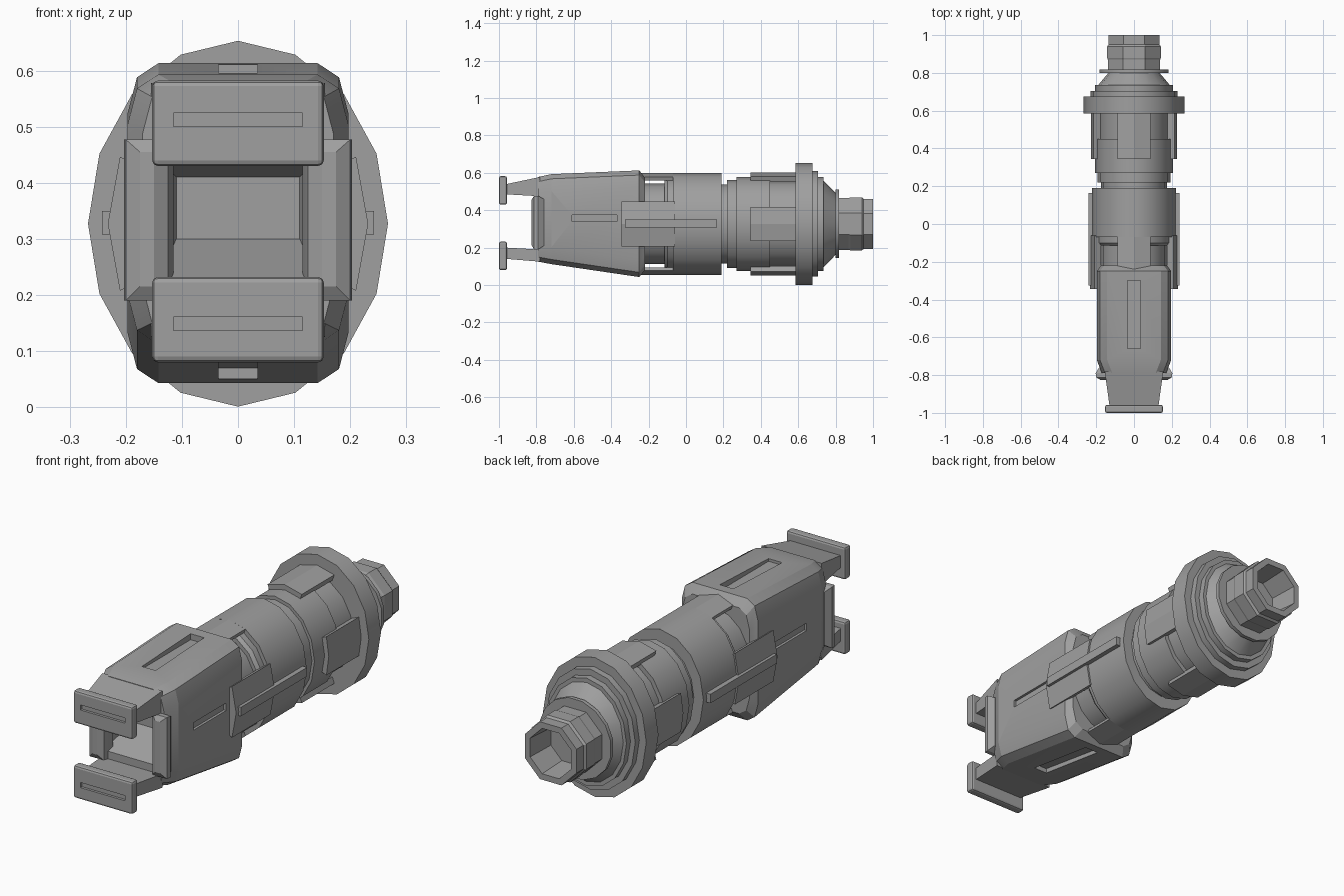
import bpy, bmesh
from math import sin, cos, radians

ZC, SQUASH = 0.327, 0.82

old = bpy.data.objects.get("Cube")
if old:
    bpy.data.objects.remove(old, do_unlink=True)

GREY = (0.35, 0.35, 0.35, 1)
mat = bpy.data.materials.new("mid grey")
mat.use_nodes = True
mat.diffuse_color = GREY
mat.node_tree.nodes["Principled BSDF"].inputs["Base Color"].default_value = GREY


def loft(name, rings, smooth=None):
    """Skin a list of (y, [(x, z), ...]) rings and cap both ends."""
    bm = bmesh.new()
    loops = [[bm.verts.new((x, y, z)) for x, z in pts] for y, pts in rings]
    n = len(loops[0])
    for a, b in zip(loops, loops[1:]):
        for i in range(n):
            j = (i + 1) % n
            bm.faces.new((a[i], a[j], b[j], b[i]))
    bm.faces.new(loops[0])
    bm.faces.new(loops[-1])
    bmesh.ops.recalc_face_normals(bm, faces=bm.faces)
    mesh = bpy.data.meshes.new(name)
    bm.to_mesh(mesh)
    bm.free()
    mesh.materials.append(mat)
    ob = bpy.data.objects.new(name, mesh)
    bpy.context.collection.objects.link(ob)
    if smooth:
        activate(ob)
        bpy.ops.object.shade_smooth_by_angle(angle=radians(smooth))
    return ob


def activate(ob):
    bpy.ops.object.select_all(action='DESELECT')
    ob.select_set(True)
    bpy.context.view_layer.objects.active = ob


def rect(x0, x1, z0, z1):
    return [(x0, z0), (x1, z0), (x1, z1), (x0, z1)]


def box(name, x0, x1, y0, y1, z0, z1):
    return loft(name, [(y0, rect(x0, x1, z0, z1)), (y1, rect(x0, x1, z0, z1))])


def lathe(name, profile, sides=16, squash=SQUASH, turn=0.0, smooth=30):
    """Turn (y, radius) steps about the long axis."""
    angles = [radians(turn + 360 * i / sides) for i in range(sides)]
    rings = [(y, [(r * squash * sin(a), ZC + r * cos(a)) for a in angles])
             for y, r in profile]
    return loft(name, rings, smooth)


def arc_plate(name, y0, y1, r0, r1, degrees):
    """Curved plate that follows the oval barrel."""
    def point(r, d):
        return (r * SQUASH * sin(radians(d)), ZC + r * cos(radians(d)))
    pts = [point(r1, d) for d in degrees] + [point(r0, d) for d in reversed(degrees)]
    return loft(name, [(y0, pts), (y1, pts)])


def cut(target, cutter):
    cutter.hide_render = True
    mod = target.modifiers.new("cut", 'BOOLEAN')
    mod.operation, mod.solver, mod.object = 'DIFFERENCE', 'EXACT', cutter
    activate(target)
    bpy.ops.object.modifier_apply(modifier=mod.name)
    bpy.data.objects.remove(cutter, do_unlink=True)


# Oval barrel, collar and stepped flange
lathe("front_neck", [(-.25, .215), (-.07, .215)])
lathe("neck_ring", [(-.115, .235), (-.1, .25), (-.06, .25)])
lathe("main_sleeve", [(-.07, .272), (.19, .272)])
lathe("rear_neck", [(.18, .212), (.225, .212)])
lathe("rear_barrel", [(.22, .236), (.27, .236), (.27, .252), (.45, .252),
                      (.45, .228), (.59, .228)])
lathe("flange", [(.585, .326), (.675, .326)])
lathe("flange_steps", [(.67, .282), (.705, .282), (.705, .252), (.735, .252),
                       (.735, .232), (.81, .155)])

# Round end disc and hollow octagonal socket
lathe("end_disc", [(.8, .187), (.818, .187)], squash=1, turn=11.25)
lathe("socket", [(.81, .15), (.87, .15), (.88, .154), (.94, .154), (.95, .145), (1, .145),
                 (1, .115), (.86, .105)], sides=8, squash=1, turn=22.5, smooth=20)

# Plates around the barrel
for label, mid in (("top", 0), ("bottom", 180)):
    span = [mid - 23, mid, mid + 23]
    arc_plate(label + "_rear_panel", .345, .59, .245, .276, span)
    arc_plate(label + "_bridge", -.24, -.06, .252, .272, span)
for label, mid in (("left", 90), ("right", 270)):
    arc_plate(label + "_rear_panel", .345, .59, .23, .278, [mid - 19, mid, mid + 19])
    arc_plate(label + "_side_plate", -.345, -.06, .235, .283, [mid - 25, mid, mid + 25])
    s = 1 if mid == 90 else -1
    lo, hi = sorted((s * .21, s * .242))
    box(label + "_side_ridge", lo, hi, -.325, .165, .308, .35)


# Faceted head block
def head_ring(y, top, bottom, w):
    half = [(w - .055, top), (w - .017, top - .025), (w, top - .09),
            (w, bottom + .09), (w - .017, bottom + .025), (w - .055, bottom)]
    return (y, half + [(-x, z) for x, z in reversed(half)])


head = loft("head", [head_ring(-.22, .575, .08, .175), head_ring(-.25, .613, .043, .197),
                     head_ring(-.72, .593, .112, .197), head_ring(-.79, .578, .125, .17)],
            smooth=20)
cut(head, loft("mouth_cutter", [(-.85, rect(-.155, .155, .2, .46)),
                                (-.62, rect(-.11, .11, .3, .41))]))
cut(head, box("top_slot_cutter", -.035, .035, -.66, -.3, .583, .7))
cut(head, loft("bottom_slot_cutter", [(-.66, rect(-.035, .035, -.1, .125)),
                                      (-.3, rect(-.035, .035, -.1, .07))]))
for s in (-1, 1):
    cut(head, box("side_slot_cutter", s * .19 - .015 + s * .01, s * .19 + .015 + s * .01,
                  -.61, -.37, .34, .375))

# Cheek prongs beside the mouth
for label, s in (("left", 1), ("right", -1)):
    rings = [(-.76, (.115, .185), (.21, .46)), (-.79, (.12, .203), (.19, .477)),
             (-.812, (.125, .2), (.19, .477)), (-.827, (.15, .175), (.215, .455))]
    loft(label + "_cheek", [(y, [(s * x, z) for x, z in rect(*xs, *zs)])
                            for y, xs, zs in rings])

# Arms and slotted jaw plates
for label, tip, root, base in (("upper", (.485, .54), (.475, .578), .43),
                               ("lower", (.14, .2), (.125, .19), .08)):
    loft(label + "_arm", [(-.96, rect(-.13, .13, *tip)), (-.78, rect(-.155, .155, *root))])
    jaw = box(label + "_jaw", -.153, .153, -1, -.957, base, base + .152)
    bevel = jaw.modifiers.new("bevel", 'BEVEL')
    bevel.width, bevel.segments = .01, 2
    activate(jaw)
    bpy.ops.object.modifier_apply(modifier="bevel")
    slot = base + (.07 if label == "upper" else .057)
    cut(jaw, box("jaw_slot_cutter", -.115, .115, -1.1, -.988, slot, slot + .024))
